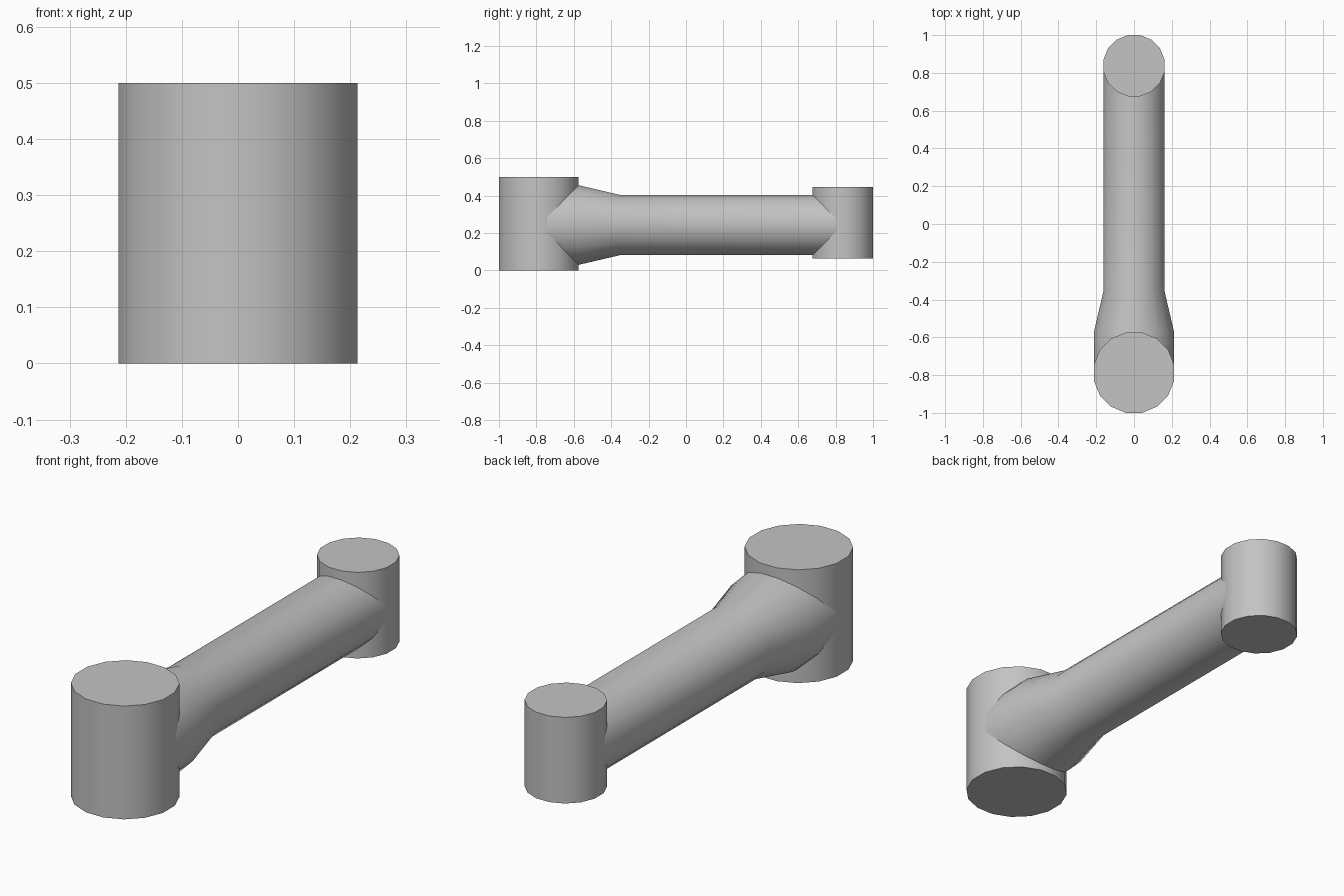
import bpy
import bmesh
from math import cos, sin, pi, radians
from mathutils import Matrix

cube = bpy.data.objects.get("Cube")
if cube:
    bpy.data.objects.remove(cube, do_unlink=True)

SIDES = 16

grey = bpy.data.materials.new("plain_grey")
grey.use_nodes = True
grey.diffuse_color = (0.55, 0.55, 0.55, 1)
grey.node_tree.nodes["Principled BSDF"].inputs["Base Color"].default_value = (0.55, 0.55, 0.55, 1)


def turned(name, profile, matrix):
    """Closed round part from (flat half-width, height) pairs, facets facing the axes."""
    bm = bmesh.new()
    rings = []
    for width, height in profile:
        r = width / cos(pi / SIDES)
        angles = [2 * pi * (i + 0.5) / SIDES for i in range(SIDES)]
        rings.append([bm.verts.new((r * cos(a), r * sin(a), height)) for a in angles])
    for low, high in zip(rings, rings[1:]):
        for i in range(SIDES):
            j = (i + 1) % SIDES
            bm.faces.new((low[i], low[j], high[j], high[i]))
    bm.faces.new(rings[0][::-1])
    bm.faces.new(rings[-1])
    bm.transform(matrix)
    mesh = bpy.data.meshes.new(name)
    bm.to_mesh(mesh)
    bm.free()
    mesh.materials.append(grey)
    obj = bpy.data.objects.new(name, mesh)
    bpy.context.collection.objects.link(obj)
    bpy.ops.object.select_all(action="DESELECT")
    obj.select_set(True)
    bpy.context.view_layer.objects.active = obj
    bpy.ops.object.shade_smooth_by_angle(angle=radians(30))
    return obj


# Upright end bosses
turned("large_boss", [(0.213, 0), (0.213, 0.5)], Matrix.Translation((0, -0.787, 0)))
turned("small_boss", [(0.162, 0.065), (0.162, 0.445)], Matrix.Translation((0, 0.838, 0)))

# Connecting arm, flared toward the large boss
along_y = Matrix.Translation((0, 0, 0.243)) @ Matrix.Rotation(-pi / 2, 4, "X")
turned("connecting_arm", [(0.2125, -0.787), (0.2125, -0.573), (0.1615, -0.355), (0.1615, 0.838)], along_y)
